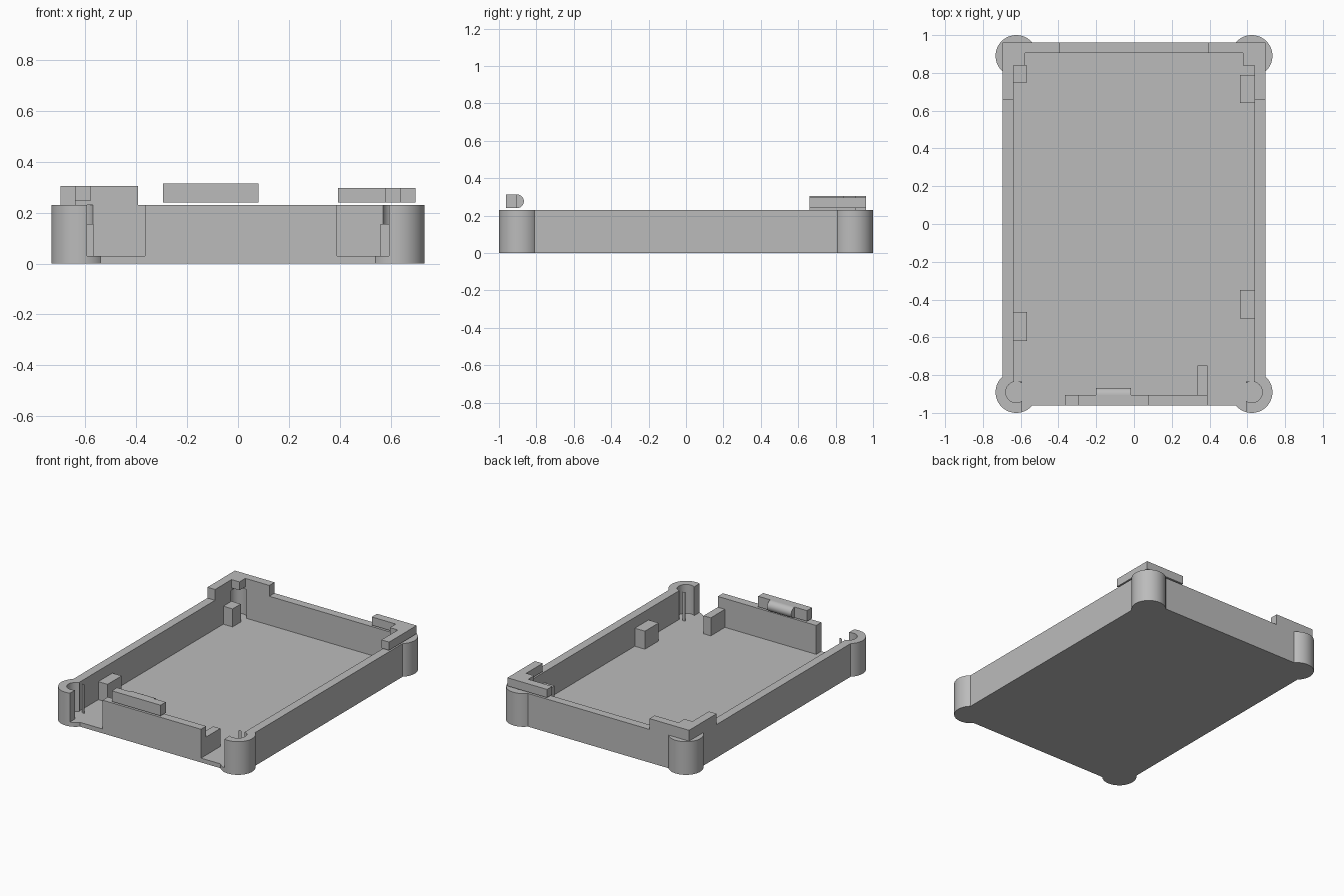
import bpy, bmesh, math

cube = bpy.data.objects.get("Cube")
if cube:
    bpy.data.objects.remove(cube, do_unlink=True)

grey = bpy.data.materials.new("plain grey")
grey.use_nodes = True
colour = (0.5, 0.5, 0.5, 1)
grey.diffuse_color = colour
grey.node_tree.nodes["Principled BSDF"].inputs["Base Color"].default_value = colour


def finish(name, bm):
    bmesh.ops.recalc_face_normals(bm, faces=bm.faces)
    mesh = bpy.data.meshes.new(name)
    bm.to_mesh(mesh)
    bm.free()
    mesh.materials.append(grey)
    obj = bpy.data.objects.new(name, mesh)
    bpy.context.collection.objects.link(obj)
    return obj


def prism(name, points, z0, z1):
    """Extrude an outline in x and y from z0 up to z1."""
    bm = bmesh.new()
    face = bm.faces.new([bm.verts.new((x, y, z0)) for x, y in points])
    top = bmesh.ops.extrude_face_region(bm, geom=[face])["geom"]
    verts = [v for v in top if isinstance(v, bmesh.types.BMVert)]
    bmesh.ops.translate(bm, verts=verts, vec=(0, 0, z1 - z0))
    return finish(name, bm)


def box(name, x0, x1, y0, y1, z0, z1):
    return prism(name, [(x0, y0), (x1, y0), (x1, y1), (x0, y1)], z0, z1)


def post(name, x, y, radius, z0, z1):
    ring = [math.tau * i / 64 for i in range(64)]
    return prism(name, [(x + radius * math.cos(a), y + radius * math.sin(a)) for a in ring], z0, z1)


def combine(target, other, operation):
    mod = target.modifiers.new(other.name, "BOOLEAN")
    mod.operation, mod.object, mod.solver = operation, other, "EXACT"
    other.hide_render = True
    other.hide_set(True)


FLOOR, RIM, LUG = 0.03, 0.23, 0.155
OX, OY = 0.697, 0.962        # outer wall faces
IX, IY = 0.638, 0.905        # inner wall faces
CX, CY = 0.623, 0.89         # corner post centres
corners = [(sx, sy) for sx in (-1, 1) for sy in (-1, 1)]

# Tray with round corner posts, hollowed out, with two gaps in the front wall
tray = box("tray", -OX, OX, -OY, OY, 0, RIM)
for sx, sy in corners:
    combine(tray, post("corner_post", sx * CX, sy * CY, 0.11, 0, RIM), "UNION")
combine(tray, box("inside_cutter", -IX, IX, -IY + 0.07, IY, FLOOR, 0.4), "DIFFERENCE")
combine(tray, box("front_cutter", -0.593, 0.593, -IY, 0, FLOOR, 0.4), "DIFFERENCE")
for sx, sy in corners:
    combine(tray, post("post_hole_cutter", sx * CX, sy * CY, 0.056, FLOOR, 0.4), "DIFFERENCE")
for x0, x1 in ((-0.593, -0.365), (0.39, 0.593)):
    combine(tray, box("gap_cutter", x0, x1, -1.2, -0.6, FLOOR, 0.4), "DIFFERENCE")

# Support lugs along the side walls and behind the front wall
for side, x0, x1, y0, y1 in (
        ("right", -0.65, -0.567, 0.75, 0.84), ("right", -0.65, -0.567, -0.62, -0.465),
        ("left", 0.56, 0.65, 0.64, 0.79), ("left", 0.56, 0.65, -0.5, -0.35),
        ("front", 0.335, 0.39, -0.91, -0.75)):
    box(side + "_lug", x0, x1, y0, y1, FLOOR - 0.005, LUG)

# Corner brackets on the back rim, each with a square inner fillet
for side, sx, z0, z1, lip in (("right", -1, RIM, 0.305, 0.247), ("left", 1, 0.24, 0.297, 0.24)):
    outline = [(OX, 0.66), (OX, OY), (0.393, OY), (0.393, IY), (IX, IY), (IX, 0.66)]
    prism(side + "_bracket", [(sx * x, y) for x, y in outline], z0, z1)
    x0, x1 = sorted((sx * 0.577, sx * (IX + 0.005)))
    box(side + "_bracket_fillet", x0, x1, 0.84, IY + 0.005, lip, z1)

# Latch bar above the front wall, with a rounded catch facing inward
box("latch_bar", -0.295, 0.08, -OY, -IY, 0.24, 0.314)
bm = bmesh.new()
arc = [math.pi * i / 24 - math.pi / 2 for i in range(25)]
face = bm.faces.new([bm.verts.new((-0.2, -IY + 0.038 * math.cos(a), 0.277 + 0.037 * math.sin(a))) for a in arc])
moved = bmesh.ops.extrude_face_region(bm, geom=[face])["geom"]
bmesh.ops.translate(bm, verts=[v for v in moved if isinstance(v, bmesh.types.BMVert)], vec=(0.185, 0, 0))
catch = finish("latch_catch", bm)

# Bake the tray so its rounded posts can be shaded smooth
baked = bpy.data.meshes.new_from_object(tray.evaluated_get(bpy.context.evaluated_depsgraph_get()))
helpers = [m.object for m in tray.modifiers]
tray.modifiers.clear()
tray.data = baked
for helper in helpers:
    bpy.data.objects.remove(helper, do_unlink=True)
for obj in (tray, catch):
    bpy.ops.object.select_all(action="DESELECT")
    obj.select_set(True)
    bpy.context.view_layer.objects.active = obj
    bpy.ops.object.shade_smooth_by_angle(angle=math.radians(30))
